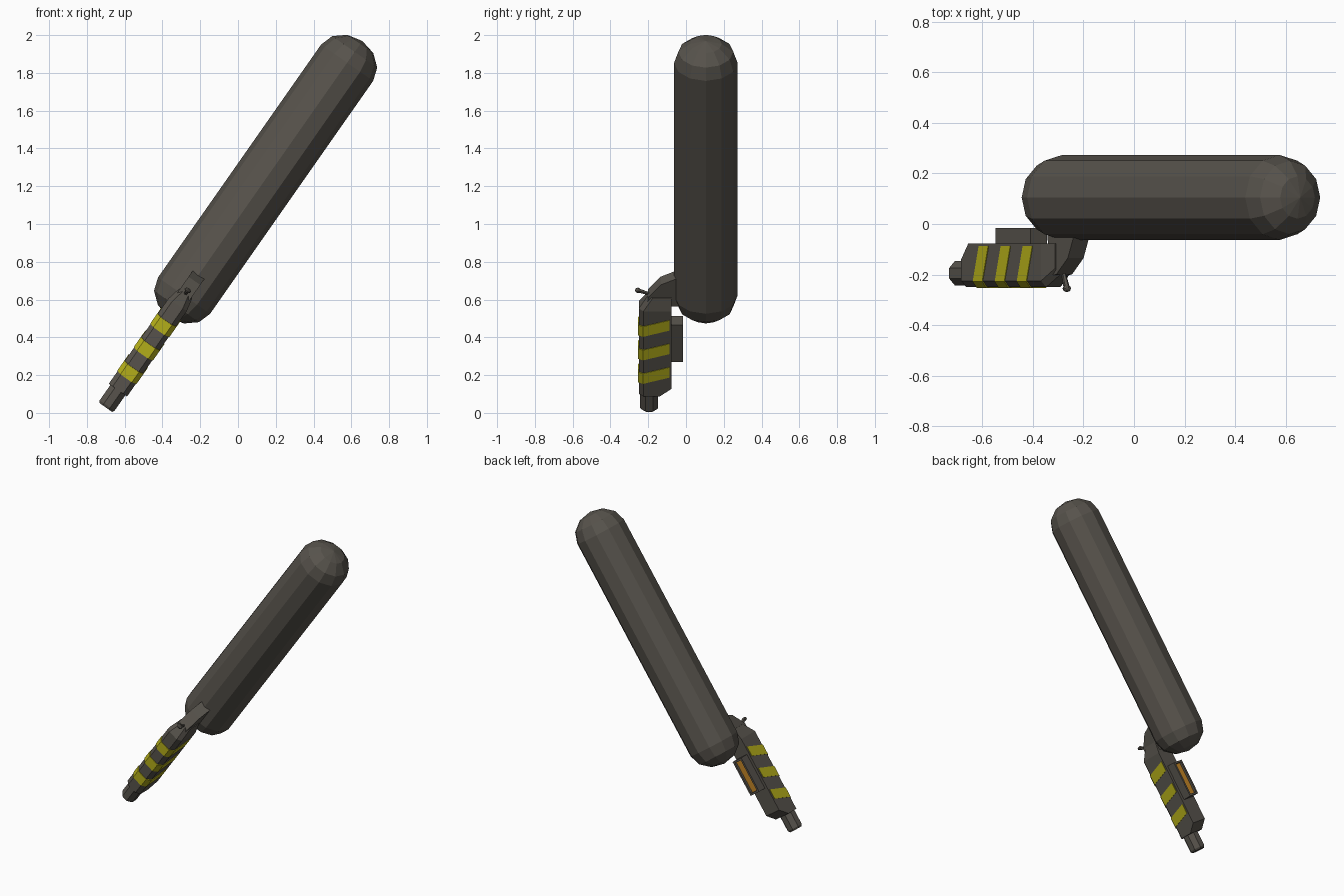
import bpy, bmesh, math
from mathutils import Matrix

cube = bpy.data.objects.get("Cube")
if cube:
    bpy.data.objects.remove(cube, do_unlink=True)

# The whole tool leans 35 degrees; parts are built upright about its long axis
TILT = math.radians(35)
LEAN = Matrix.Rotation(TILT, 4, 'Y') @ Matrix.Translation((-0.59, 0, 0))


def material(name, rgb):
    m = bpy.data.materials.new(name)
    m.use_nodes = True
    m.diffuse_color = (*rgb, 1)
    bsdf = next(n for n in m.node_tree.nodes if n.type == 'BSDF_PRINCIPLED')
    bsdf.inputs["Base Color"].default_value = (*rgb, 1)
    return m


GREY = material("dark warm grey", (0.095, 0.086, 0.072))
YELLOW = material("warning yellow", (0.45, 0.42, 0.01))
ORANGE = material("orange", (0.55, 0.24, 0.02))


def finish(name, bm, *mats):
    bmesh.ops.recalc_face_normals(bm, faces=bm.faces)
    mesh = bpy.data.meshes.new(name)
    bm.to_mesh(mesh)
    bm.free()
    for m in mats:
        mesh.materials.append(m)
    ob = bpy.data.objects.new(name, mesh)
    ob.matrix_world = LEAN
    bpy.context.collection.objects.link(ob)
    return ob


def loft(name, rings, mat):
    """Skin a stack of equal-length rings and cap both ends."""
    bm = bmesh.new()
    loops = [[bm.verts.new(p) for p in ring] for ring in rings]
    for a, b in zip(loops, loops[1:]):
        for i in range(len(a)):
            j = (i + 1) % len(a)
            bm.faces.new((a[i], a[j], b[j], b[i]))
    bm.faces.new(loops[0])
    bm.faces.new(loops[-1])
    return finish(name, bm, mat)


def circle(r, y, z, sides, turn=0):
    angles = [math.tau * i / sides + turn for i in range(sides)]
    return [(r * math.cos(a), y + r * math.sin(a), z) for a in angles]


def grip_section(half, front, back, z, slant=0):
    """Grip cross-section with bevelled front corners."""
    bevel = 0.025
    side = [(half, back), (half, front + bevel), (half - bevel, front)]
    pts = side + [(-x, y) for x, y in reversed(side)]
    return [(x, y, z + slant * (y - front)) for x, y in pts]


# Long capsule head with stepped domed ends
R, DOME, LOW, HIGH = 0.168, 0.14, 0.345, 1.85
profile = [(a, LOW, -1) for a in (89.5, 60, 30, 0)] + [(a, HIGH, 1) for a in (0, 30, 60, 89.5)]
loft("capsule_head",
     [circle(R * math.cos(math.radians(a)), 0.105,
             base + s * DOME * math.sin(math.radians(a)), 12) for a, base, s in profile], GREY)

# Grip body, chamfered at its lower back and narrowing at the top
loft("grip", [grip_section(0.059, -0.25, -0.14, -0.266),
              grip_section(0.059, -0.25, -0.077, -0.217),
              grip_section(0.059, -0.25, -0.077, 0.285),
              grip_section(0.043, -0.20, -0.077, 0.36)], GREY)

# Slanted warning stripes wrapped around the front and sides of the grip
for i in range(3):
    z = -0.19 + 0.152 * i
    loft(f"grip_stripe_{i + 1}",
         [grip_section(0.062, -0.253, -0.088, h, 0.29) for h in (z, z + 0.066)], YELLOW)

# Round stub at the foot of the grip
loft("foot_stub", [circle(0.044, -0.195, -0.378, 8, math.pi / 8),
                   circle(0.052, -0.195, -0.366, 8, math.pi / 8),
                   circle(0.052, -0.195, -0.25, 8, math.pi / 8)], GREY)

# Neck bracket reaching back to the capsule
neck = [(-0.205, 0.31), (-0.2, 0.36), (-0.135, 0.44), (-0.04, 0.485), (-0.04, 0.30)]
loft("neck_bracket", [[(x, y, z) for y, z in neck] for x in (-0.038, 0.038)], GREY)

# Little thumb lever with a bulb at its tip
bm = bmesh.new()
aim = Matrix.Translation((0, -0.225, 0.368)) @ Matrix.Rotation(math.radians(70), 4, 'X')
bmesh.ops.create_cone(bm, cap_ends=True, segments=6, radius1=0.008, radius2=0.013,
                      depth=0.07, matrix=aim)
bulb = Matrix.Translation((0, -0.255, 0.379)) @ Matrix.Diagonal((0.019, 0.015, 0.012, 1))
bmesh.ops.create_uvsphere(bm, u_segments=8, v_segments=5, radius=1, matrix=bulb)
finish("thumb_lever", bm, GREY)

# Box on the back of the grip with a recessed orange floor
bm = bmesh.new()
bmesh.ops.create_cube(bm, size=1, matrix=Matrix.Translation((0, -0.05, 0.064))
                      @ Matrix.Diagonal((0.08, 0.07, 0.24, 1)))
bm.normal_update()
back = max(bm.faces, key=lambda f: f.calc_center_median().y)
bmesh.ops.inset_region(bm, faces=[back], thickness=0.018)
bmesh.ops.inset_region(bm, faces=[back], thickness=0.001, depth=-0.015)
back.material_index = 1
finish("back_box", bm, GREY, ORANGE)
